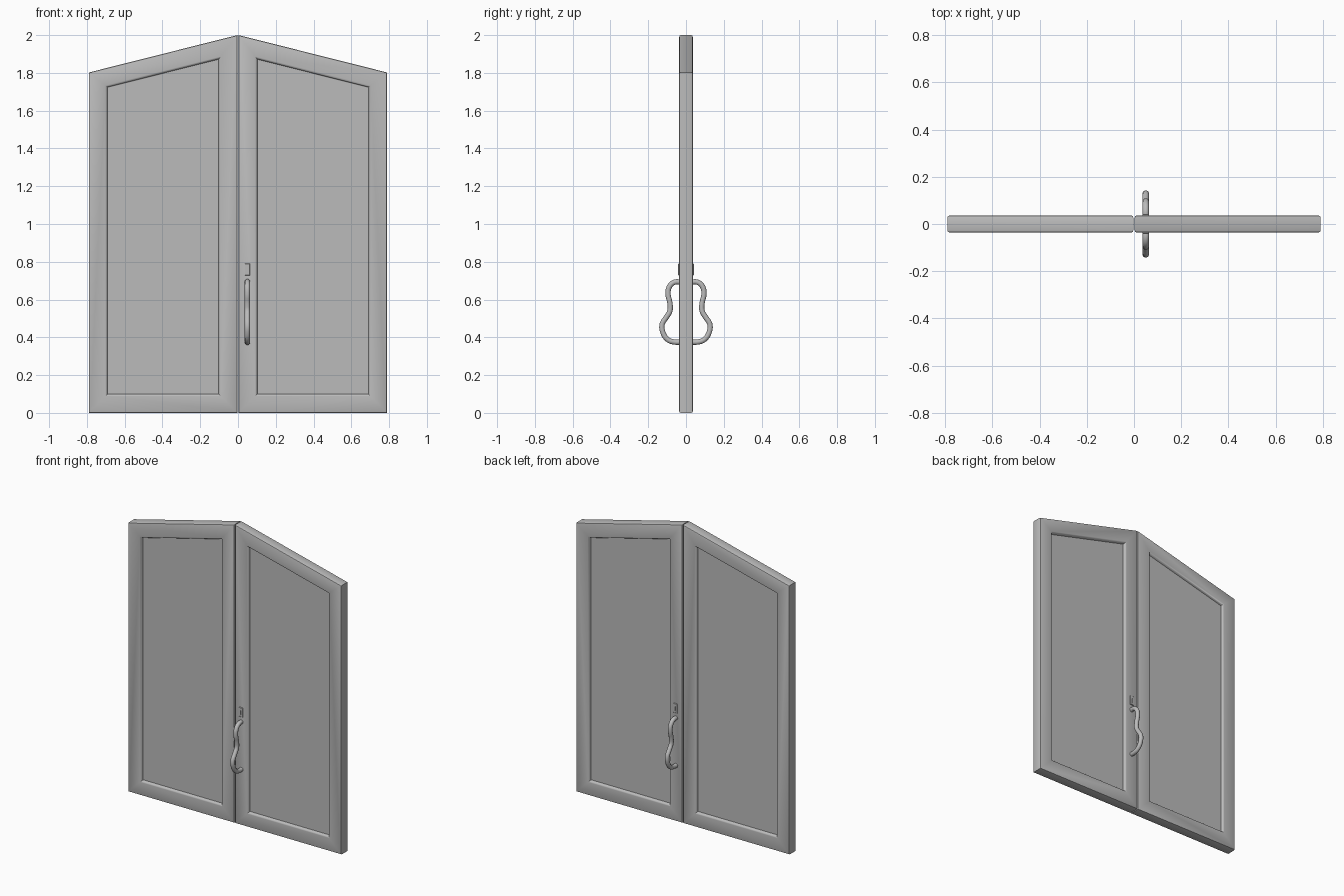
import bpy, bmesh, math
from mathutils import Vector

if "Cube" in bpy.data.objects:
    bpy.data.objects.remove(bpy.data.objects["Cube"])

grey = bpy.data.materials.new("grey paint")
grey.diffuse_color = (0.5, 0.5, 0.5, 1)
grey.use_nodes = True
grey.node_tree.nodes["Principled BSDF"].inputs["Base Color"].default_value = grey.diffuse_color


def finish(name, bm, angle=35):
    bmesh.ops.recalc_face_normals(bm, faces=bm.faces)
    me = bpy.data.meshes.new(name)
    bm.to_mesh(me)
    bm.free()
    ob = bpy.data.objects.new(name, me)
    bpy.context.collection.objects.link(ob)
    me.materials.append(grey)
    smooth(ob, angle)
    return ob


def smooth(ob, angle):
    bpy.ops.object.select_all(action='DESELECT')
    ob.select_set(True)
    bpy.context.view_layer.objects.active = ob
    bpy.ops.object.shade_smooth_by_angle(angle=math.radians(angle))


def inset(poly, d):
    """Offset a counter-clockwise polygon inwards by d."""
    out = []
    for i, p in enumerate(poly):
        a = (p - poly[i - 1]).normalized()
        b = (poly[(i + 1) % len(poly)] - p).normalized()
        na, nb = Vector((-a.y, a.x)), Vector((-b.y, b.x))
        out.append(p + (na + nb) * d / (1 + na.dot(nb)))
    return out


# Door leaf: nested outlines lofted from the back panel, round the rim, to the front panel
HALF = 0.036
section = [(0.100, 0.018), (0.098, 0.027), (0.094, 0.033), (0.088, HALF),
           (0.008, HALF), (0.0025, HALF - 0.0025), (0, HALF - 0.008)]
section += [(d, -y) for d, y in reversed(section)]


def door_leaf(name, side):
    outline = [Vector(p) for p in ((0.003, 0), (0.79, 0), (0.79, 1.802), (0.003, 2.0))]
    bm = bmesh.new()
    rings = [[bm.verts.new((side * p.x, y, p.y)) for p in inset(outline, d)]
             for d, y in section]
    for r, s in zip(rings, rings[1:]):
        for i in range(4):
            j = (i + 1) % 4
            bm.faces.new((r[i], r[j], s[j], s[i]))
    bm.faces.new(rings[0])
    bm.faces.new(rings[-1])
    finish(name, bm)


door_leaf("right_door", 1)
door_leaf("left_door", -1)

# Curved pull handles, one on each face of the right leaf
path = [(0.025, 0.692), (0.06, 0.692), (0.087, 0.67), (0.095, 0.63), (0.085, 0.58),
        (0.085, 0.54), (0.105, 0.505), (0.126, 0.47), (0.122, 0.425),
        (0.095, 0.387), (0.06, 0.375), (0.025, 0.375)]
for name, s in (("front_handle", -1), ("back_handle", 1)):
    cu = bpy.data.curves.new(name, 'CURVE')
    cu.dimensions = '3D'
    cu.bevel_depth = 0.0145
    cu.bevel_resolution = 3
    cu.resolution_u = 5
    cu.use_fill_caps = True
    sp = cu.splines.new('BEZIER')
    sp.bezier_points.add(len(path) - 1)
    for bp, (y, z) in zip(sp.bezier_points, path):
        bp.co = (0.05, s * y, z)
        bp.handle_left_type = bp.handle_right_type = 'AUTO'
    ob = bpy.data.objects.new(name, cu)
    bpy.context.collection.objects.link(ob)
    bpy.ops.object.select_all(action='DESELECT')
    ob.select_set(True)
    bpy.context.view_layer.objects.active = ob
    bpy.ops.object.convert(target='MESH')
    ob = bpy.context.view_layer.objects.active
    ob.data.materials.clear()
    ob.data.materials.append(grey)
    smooth(ob, 50)


# Lock plates with a sunken keyhole slot
def lock_plate(name, s):
    bm = bmesh.new()
    outline = [Vector(p) for p in ((0.036, 0.728), (0.064, 0.728), (0.064, 0.79), (0.036, 0.79))]
    slot = [Vector(p) for p in ((0.047, 0.742), (0.053, 0.742), (0.053, 0.772), (0.047, 0.772))]
    levels = [(outline, 0.030), (outline, 0.040), (inset(outline, 0.002), 0.042),
              (slot, 0.042), (slot, 0.037)]
    rings = [[bm.verts.new((p.x, s * y, p.y)) for p in poly] for poly, y in levels]
    for r, q in zip(rings, rings[1:]):
        for i in range(4):
            j = (i + 1) % 4
            bm.faces.new((r[i], r[j], q[j], q[i]))
    bm.faces.new(rings[0])
    bm.faces.new(rings[-1])
    finish(name, bm, 30)


lock_plate("front_lock_plate", -1)
lock_plate("back_lock_plate", 1)
